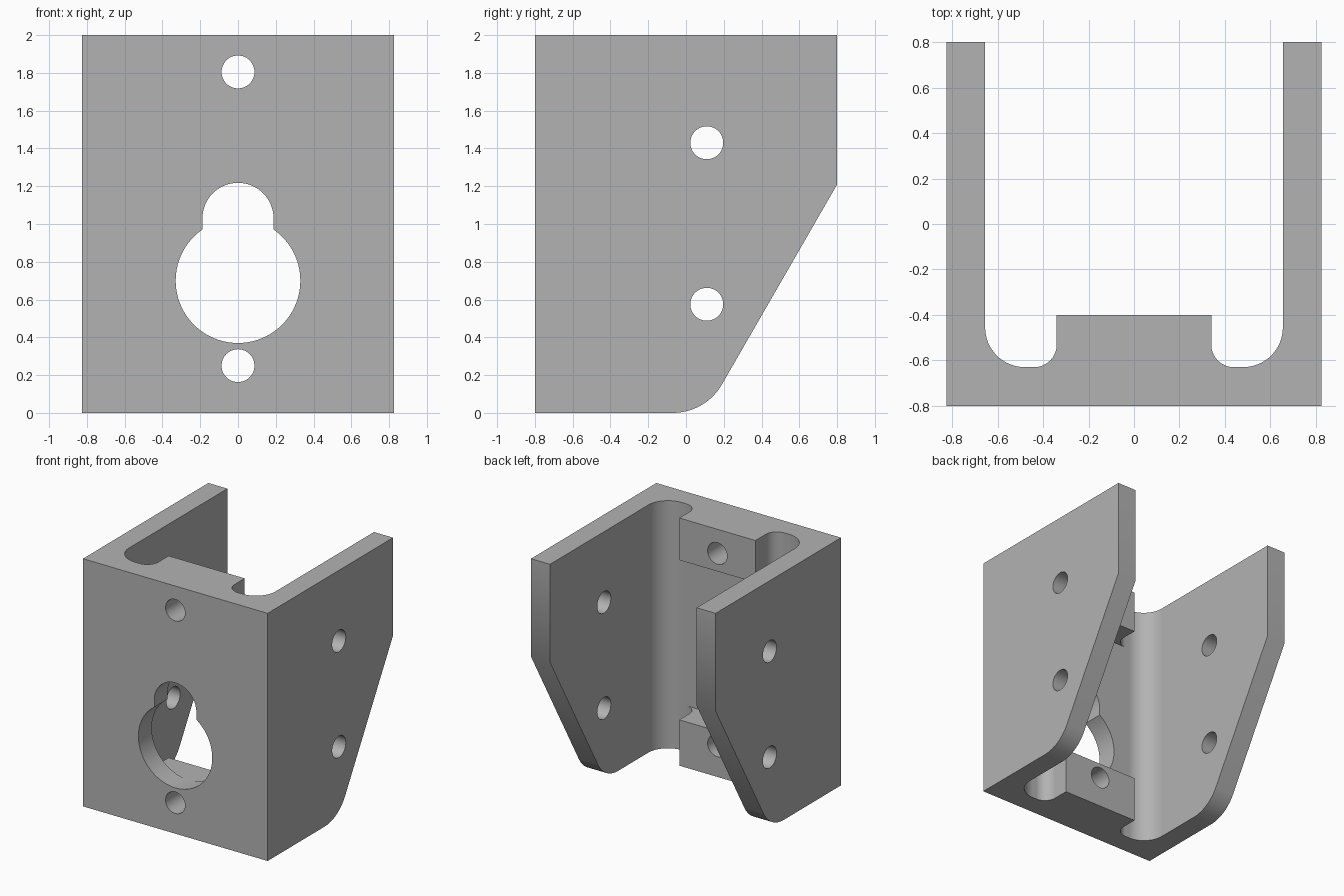
import bpy, bmesh
from math import cos, sin, acos, sqrt, radians, degrees

if "Cube" in bpy.data.objects:
    bpy.data.objects.remove(bpy.data.objects["Cube"], do_unlink=True)

grey = bpy.data.materials.new("plain grey")
grey.use_nodes = True
grey.diffuse_color = (0.45, 0.45, 0.45, 1)
grey.node_tree.nodes["Principled BSDF"].inputs["Base Color"].default_value = grey.diffuse_color


def arc(u, v, r, start, end, n=16):
    """Points on an arc, angles in degrees."""
    angles = [radians(start + (end - start) * i / n) for i in range(n + 1)]
    return [(u + r * cos(a), v + r * sin(a)) for a in angles]


def prism(name, profile, axis, lo, hi):
    """Extrude a closed 2D profile along one axis."""
    place = {"x": lambda u, v, w: (w, u, v),
             "y": lambda u, v, w: (u, w, v),
             "z": lambda u, v, w: (u, v, w)}[axis]
    bm = bmesh.new()
    ends = [[bm.verts.new(place(u, v, w)) for u, v in profile] for w in (lo, hi)]
    for ring in ends:
        bm.faces.new(ring)
    n = len(profile)
    for i in range(n):
        j = (i + 1) % n
        bm.faces.new((ends[0][i], ends[0][j], ends[1][j], ends[1][i]))
    bmesh.ops.recalc_face_normals(bm, faces=bm.faces)
    mesh = bpy.data.meshes.new(name)
    bm.to_mesh(mesh)
    bm.free()
    mesh.materials.append(grey)
    obj = bpy.data.objects.new(name, mesh)
    bpy.context.collection.objects.link(obj)
    return obj


def activate(obj):
    bpy.ops.object.select_all(action="DESELECT")
    obj.select_set(True)
    bpy.context.view_layer.objects.active = obj


def cut(obj, profile, axis, lo=-1, hi=1):
    """Cut a prism out of a part."""
    cutter = prism("cutter", profile, axis, lo, hi)
    cutter.hide_render = True
    activate(obj)
    mod = obj.modifiers.new("cut", "BOOLEAN")
    mod.operation, mod.solver, mod.object = "DIFFERENCE", "EXACT", cutter
    bpy.ops.object.modifier_apply(modifier=mod.name)
    bpy.data.objects.remove(cutter, do_unlink=True)


def hole(u, v):
    return arc(u, v, 0.087, 0, 352.5, 47)


def finish(obj):
    activate(obj)
    bpy.ops.object.shade_smooth_by_angle(angle=radians(30))
    mod = obj.modifiers.new("even shading", "WEIGHTED_NORMAL")
    mod.keep_sharp = True


WIDTH, DEPTH, INNER, FLOOR = 0.825, 0.8, 0.655, -0.63
SCREWS = (0.25, 1.805)

# U-shaped channel: front plate and two flanges with rounded inner corners
r = 0.175
channel = prism("bracket_channel",
                [(-INNER, DEPTH), (-WIDTH, DEPTH), (-WIDTH, -DEPTH),
                 (WIDTH, -DEPTH), (WIDTH, DEPTH), (INNER, DEPTH)]
                + arc(INNER - r, FLOOR + r, r, 0, -90)
                + arc(r - INNER, FLOOR + r, r, -90, -180), "z", 0, 2)

# Sloped lower back of both flanges, with a rounded toe
toe = arc(-0.07, 0.3, 0.3, -90, -30)
cut(channel, toe + [(0.8 + 0.2, 1.21 + 0.2 * sqrt(3)), (1, -0.2), (-0.07, -0.2)], "x")

# Keyhole in the front plate
big, small = 0.33, 0.188
a = degrees(acos(small / big))
cut(channel, arc(0, 0.7, big, a, -180 - a, 64) + arc(0, 1.03, small, 180, 0, 32),
    "y", -1, -0.5)

# Bolt holes through the flanges and screw holes through the plate
for z in (0.575, 1.43):
    cut(channel, hole(0.11, z), "x")
for z in SCREWS:
    cut(channel, hole(0, z), "y", -1, -0.5)
finish(channel)

# Mounting pads behind the plate, flared into it
r = 0.1
pad_profile = ([(-0.34, -0.4)] + arc(-0.34 - r, FLOOR + r, r, 0, -90)
               + arc(0.34 + r, FLOOR + r, r, -90, -180) + [(0.34, -0.4)])
for name, lo, hi, z in (("lower_pad", 0, 0.37, SCREWS[0]),
                        ("upper_pad", 1.66, 2, SCREWS[1])):
    pad = prism(name, pad_profile, "z", lo, hi)
    cut(pad, hole(0, z), "y")
    finish(pad)
